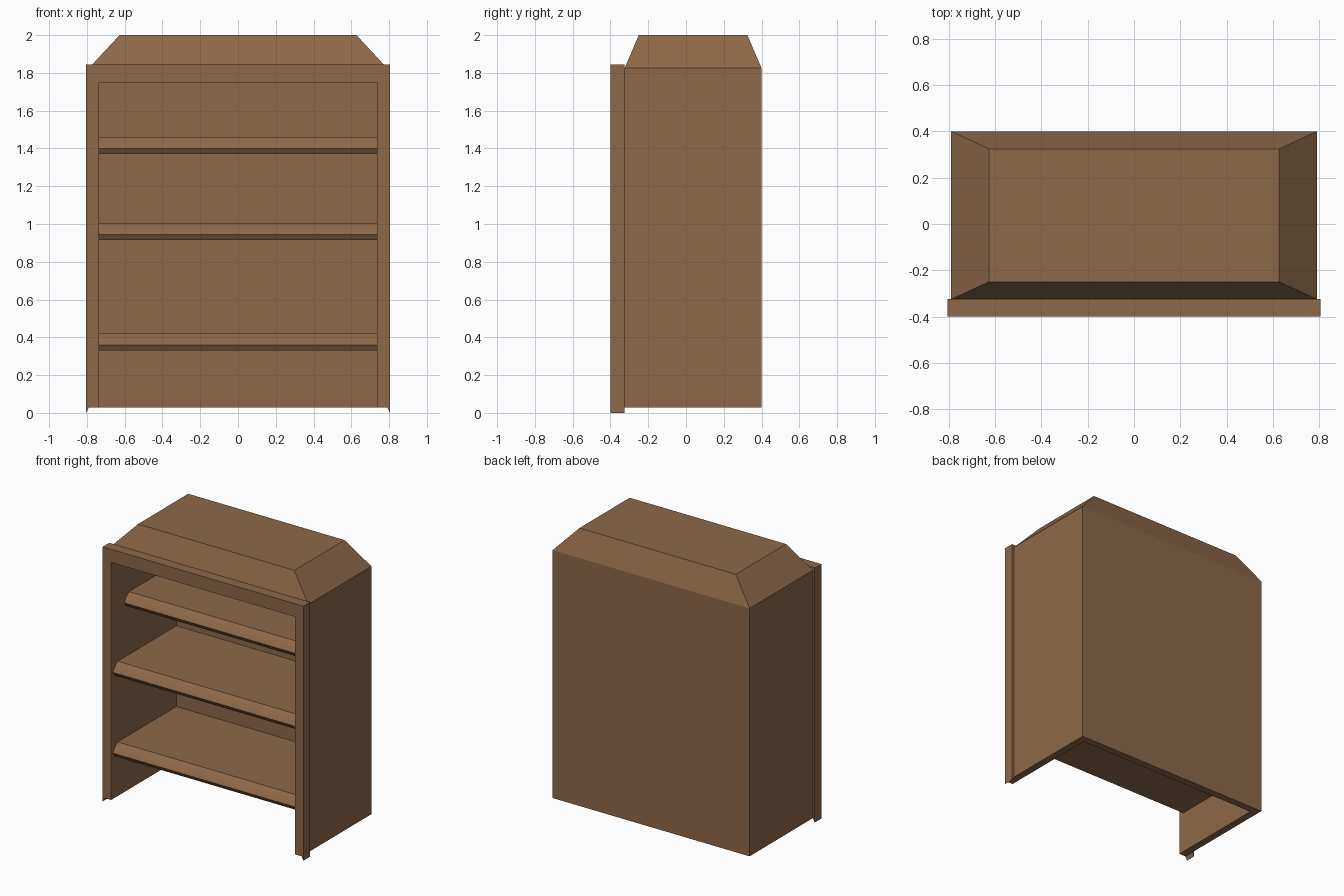
import bpy, bmesh, math

if "Cube" in bpy.data.objects:
    bpy.data.objects.remove(bpy.data.objects["Cube"])

wood = bpy.data.materials.new("brown wood")
wood.diffuse_color = (0.27, 0.138, 0.066, 1)
wood.use_nodes = True
wood.node_tree.nodes["Principled BSDF"].inputs["Base Color"].default_value = wood.diffuse_color


def make_object(name, bm):
    bmesh.ops.recalc_face_normals(bm, faces=bm.faces)
    mesh = bpy.data.meshes.new(name)
    bm.to_mesh(mesh)
    bm.free()
    mesh.materials.append(wood)
    obj = bpy.data.objects.new(name, mesh)
    bpy.context.collection.objects.link(obj)
    return obj


def extrude_profile(name, points, offset):
    """Close a profile into a face and extrude it into a solid."""
    bm = bmesh.new()
    face = bm.faces.new([bm.verts.new(p) for p in points])
    out = bmesh.ops.extrude_face_region(bm, geom=[face])
    moved = [g for g in out["geom"] if isinstance(g, bmesh.types.BMVert)]
    bmesh.ops.translate(bm, verts=moved, vec=offset)
    # the extrusion keeps the starting face as the other cap
    return make_object(name, bm)


# Cabinet shell: outer and inner rings, open at the front and underneath
bm = bmesh.new()


def ring(x, y0, y1, z):
    return [bm.verts.new(p) for p in
            ((-x, y0, z), (x, y0, z), (x, y1, z), (-x, y1, z))]


outer = [ring(0.79, -0.325, 0.4, 0.028), ring(0.79, -0.325, 0.4, 1.825),
         ring(0.627, -0.25, 0.325, 2.0)]
inner = [ring(0.737, -0.325, 0.347, 0.028), ring(0.737, -0.325, 0.347, 1.80),
         ring(0.60, -0.22, 0.295, 1.947)]
for shell in (outer, inner):
    for lo, hi, sides in ((shell[0], shell[1], (1, 2, 3)),
                          (shell[1], shell[2], (0, 1, 2, 3))):
        for i in sides:
            j = (i + 1) % 4
            bm.faces.new((lo[i], lo[j], hi[j], hi[i]))
    bm.faces.new(shell[2])
# Rims joining the two shells
for i in (1, 2, 3):
    j = (i + 1) % 4
    bm.faces.new((outer[0][i], outer[0][j], inner[0][j], inner[0][i]))
for i in (0, 1):
    bm.faces.new((outer[0][i], outer[1][i], inner[1][i], inner[0][i]))
bm.faces.new((outer[1][0], outer[1][1], inner[1][1], inner[1][0]))
make_object("cabinet_shell", bm)

# Front frame: an upside-down U with small pointed feet on the outside
half = [(0.737, 1.75), (0.737, 0.028), (0.79, 0.028), (0.805, 0.0), (0.805, 1.845)]
outline = half + [(-x, z) for x, z in reversed(half)]
extrude_profile("front_frame", [(x, -0.4, z) for x, z in outline], (0, 0.075, 0))

# Shelves with a rounded front nose; the top one is set back
nose = [(-0.325, 0.09), (-0.36, 0.062), (-0.38, 0.03), (-0.36, 0.0)]
for name, z, back in (("bottom_shelf", 0.33, 0.0), ("middle_shelf", 0.915, 0.0),
                      ("top_shelf", 1.37, 0.13)):
    prof = [(0.35, 0.0), (0.35, 0.09)] + [(y + back, h) for y, h in nose]
    shelf = extrude_profile(name, [(-0.738, y, z + h) for y, h in prof], (1.476, 0, 0))
    bpy.ops.object.select_all(action='DESELECT')
    shelf.select_set(True)
    bpy.context.view_layer.objects.active = shelf
    bpy.ops.object.shade_smooth_by_angle(angle=math.radians(35))
